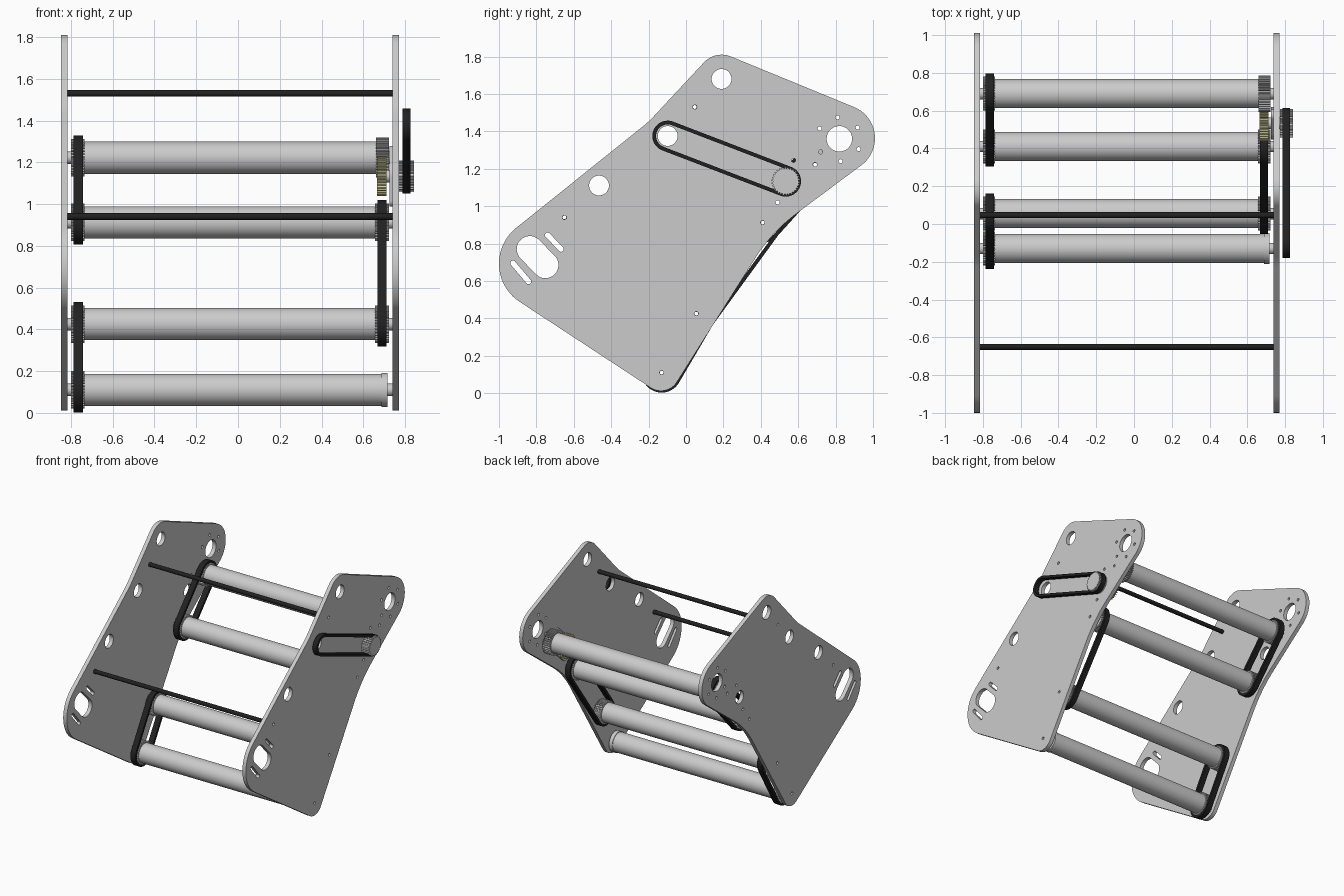
import bpy, bmesh
from math import pi, sin, cos, tan, atan2
from mathutils import Vector as V

if "Cube" in bpy.data.objects:
    bpy.data.objects.remove(bpy.data.objects["Cube"])


def material(name, rgb):
    m = bpy.data.materials.new(name)
    m.diffuse_color = (*rgb, 1)
    m.use_nodes = True
    m.node_tree.nodes["Principled BSDF"].inputs["Base Color"].default_value = m.diffuse_color
    return m


BLACK = material("black_rubber", (0.015, 0.015, 0.015))
BRASS = material("pale_brass", (0.68, 0.66, 0.36))


# Outline helpers: every loop is a list of (y, z) points
def circle(c, r, n=48):
    return [(c[0] + r * cos(2 * pi * i / n), c[1] + r * sin(2 * pi * i / n)) for i in range(n)]


def slot(a, b, r, n=24):
    """Stadium of radius r around the points a and b."""
    t = atan2(b[1] - a[1], b[0] - a[0])
    return [(c[0] + r * cos(s + pi * i / n), c[1] + r * sin(s + pi * i / n))
            for c, s in ((b, t - pi / 2), (a, t + pi / 2)) for i in range(n + 1)]


def cog(c, r_out, r_root, teeth):
    pts = []
    for i in range(teeth):
        for f, r in ((0, r_root), (0.35, r_root), (0.5, r_out), (0.85, r_out)):
            a = 2 * pi * (i + f) / teeth
            pts.append((c[0] + r * cos(a), c[1] + r * sin(a)))
    return pts


def rounded(corners, n=20):
    """Polygon from (y, z, radius) corners with filleted corners."""
    pts = []
    for i, (y, z, r) in enumerate(corners):
        p = V((y, z))
        d1 = (V(corners[i - 1][:2]) - p).normalized()
        d2 = (V(corners[(i + 1) % len(corners)][:2]) - p).normalized()
        half = d1.angle(d2) / 2
        c = p + (d1 + d2).normalized() * r / sin(half)
        s = p + d1 * r / tan(half) - c
        e = p + d2 * r / tan(half) - c
        a0 = atan2(s.y, s.x)
        da = (atan2(e.y, e.x) - a0 + pi) % (2 * pi) - pi
        pts += [(c.x + r * cos(a0 + da * k / n), c.y + r * sin(a0 + da * k / n)) for k in range(n + 1)]
    return pts


def extrude(name, loops, x0, x1, mat=None):
    """Fill the loops (inner ones become holes) and extrude from x0 to x1."""
    cu = bpy.data.curves.new(name, 'CURVE')
    cu.dimensions, cu.fill_mode, cu.extrude = '2D', 'BOTH', (x1 - x0) / 2
    for loop in loops:
        sp = cu.splines.new('POLY')
        sp.points.add(len(loop) - 1)
        for q, (y, z) in zip(sp.points, loop):
            q.co = (y, z, 0, 1)
        sp.use_cyclic_u = True
    ob = bpy.data.objects.new(name, cu)
    bpy.context.collection.objects.link(ob)
    ob.rotation_euler = (pi / 2, 0, pi / 2)
    ob.location.x = (x0 + x1) / 2
    bpy.ops.object.select_all(action='DESELECT')
    bpy.context.view_layer.objects.active = ob
    ob.select_set(True)
    bpy.ops.object.convert(target='MESH')
    ob = bpy.context.object
    bm = bmesh.new()
    bm.from_mesh(ob.data)
    bmesh.ops.remove_doubles(bm, verts=bm.verts, dist=1e-5)
    bmesh.ops.recalc_face_normals(bm, faces=bm.faces)
    bm.to_mesh(ob.data)
    bm.free()
    bpy.ops.object.shade_smooth_by_angle(angle=0.5)
    if mat:
        ob.data.materials.clear()
        ob.data.materials.append(mat)
    return ob


def belt(name, a, b, r, x0, x1):
    extrude(name, [slot(a, b, r), slot(a, b, r - 0.02)], x0, x1, BLACK)


# Key axes in (y, z)
ROLLERS = [(0.69, 1.222), (0.41, 0.912), (0.055, 0.425), (-0.13, 0.11)]
RODS = [(0.047, 1.53), (-0.65, 0.94)]
DRIVE = (0.533, 1.133)
IDLE = (-0.098, 1.375)
FLANGE_HOLES = [(0.575, 1.245), (0.49, 1.02)]

# Side plates
outline = rounded([(-1.171, 0.673, 0.244), (-0.2, 1.451, 0.5), (0.157, 1.834, 0.13),
                   (1.193, 1.409, 0.18), (0.459, 0.862, 0.9), (-0.1035, -0.027, 0.1)])
holes = [circle(c, r) for c, r in (((0.19, 1.68), 0.053), (IDLE, 0.053), ((-0.465, 1.11), 0.053),
                                   ((0.82, 1.36), 0.068), (DRIVE, 0.05))]
holes += [slot((-0.835, 0.77), (-0.752, 0.685), 0.07),
          slot((-0.74, 0.845), (-0.668, 0.77), 0.014),
          slot((-0.925, 0.695), (-0.842, 0.597), 0.014)]
small = [(0.81, 1.475), (0.918, 1.42), (0.923, 1.305), (0.827, 1.24), (0.72, 1.29), (0.715, 1.415)]
holes += [circle(c, 0.011, 16) for c in small + ROLLERS + RODS + FLANGE_HOLES]
extrude("left_side_plate", [outline] + holes, -0.848, -0.816)
extrude("right_side_plate", [outline] + holes, 0.739, 0.77)

# Cross rods
for i, c in enumerate(RODS):
    extrude(f"cross_rod_{i + 1}", [circle(c, 0.016, 24), circle(c, 0.01, 16)], -0.816, 0.739, BLACK)

# Rollers with shafts and toothed end pulleys
for i, c in enumerate(ROLLERS):
    bore = circle(c, 0.01, 16)
    extrude(f"roller_{i + 1}", [circle(c, 0.077, 64), bore], -0.74, 0.69)
    extrude(f"roller_shaft_{i + 1}", [circle(c, 0.03, 32), bore], -0.816, 0.739)
    extrude(f"left_pulley_{i + 1}", [cog(c, 0.09, 0.082, 36), bore], -0.8, -0.735)
    if i == 0:
        extrude("roller_gear", [cog(c, 0.096, 0.083, 36), bore], 0.66, 0.722)
    elif i < 3:
        extrude(f"right_pulley_{i + 1}", [cog(c, 0.09, 0.082, 36), bore], 0.657, 0.722)
    else:
        extrude("roller_end_cap", [circle(c, 0.082, 64), bore], 0.687, 0.717)

# Roller belts
belt("left_upper_belt", ROLLERS[0], ROLLERS[1], 0.107, -0.787, -0.742)
belt("left_lower_belt", ROLLERS[2], ROLLERS[3], 0.107, -0.787, -0.742)
belt("right_belt", ROLLERS[1], ROLLERS[2], 0.107, 0.667, 0.71)

# Drive: pinion, shaft, bearing flange, outer pulley and belt
extrude("drive_gear", [cog(DRIVE, 0.094, 0.082, 36)], 0.665, 0.712, BRASS)
extrude("drive_shaft", [circle(DRIVE, 0.03, 32)], 0.7, 0.78)
u, w = V((0.354, 0.935)), V((0.935, -0.354))
diamond = [(*(V(DRIVE) + d), r) for d, r in ((u * 0.19, 0.03), (w * 0.095, 0.08),
                                             (u * -0.19, 0.03), (w * -0.095, 0.08))]
extrude("bearing_flange", [rounded(diamond)] + [circle(c, 0.011, 16) for c in FLANGE_HOLES],
        0.726, 0.739)
extrude("outer_drive_pulley", [cog(DRIVE, 0.076, 0.069, 30)], 0.772, 0.842)
belt("outer_drive_belt", IDLE, DRIVE, 0.082, 0.787, 0.825)
